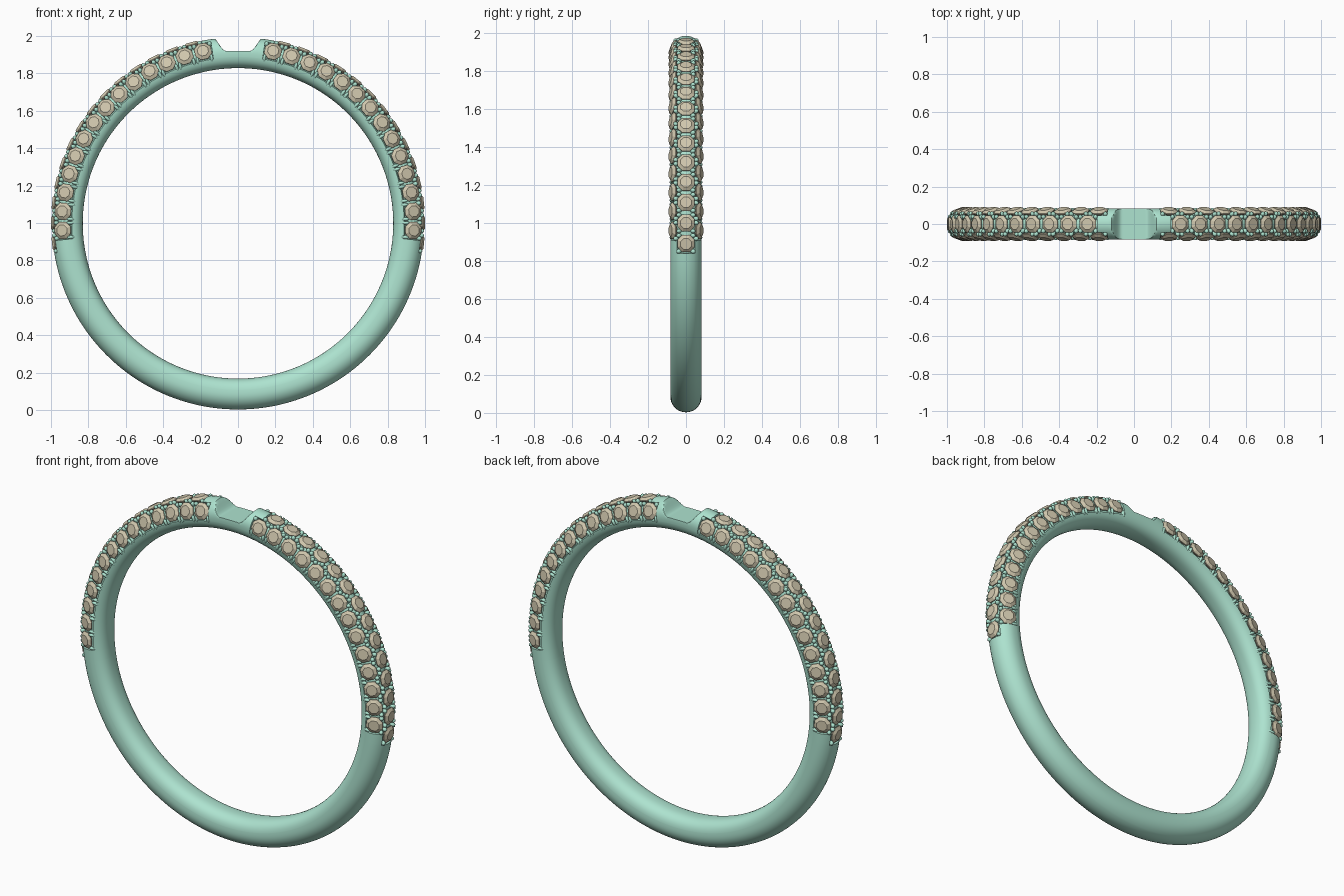
import bpy, bmesh
from math import sin, cos, asin, pi, radians as rad, degrees as deg
from mathutils import Vector, Matrix

if "Cube" in bpy.data.objects:
    bpy.data.objects.remove(bpy.data.objects["Cube"])

CZ, RM, RHO = 0.998, 0.9125, 0.0825      # ring centre height, tube radius, tube thickness
TOP_ROW = (-6.2, 75.5)                   # first and last stone elevation
SIDE_ROW = (-2.3, 78.5)
COUNT = 14


def material(name, col):
    m = bpy.data.materials.new(name)
    m.diffuse_color = (*col, 1)
    m.use_nodes = True
    m.node_tree.nodes["Principled BSDF"].inputs["Base Color"].default_value = m.diffuse_color
    return m


METAL = material("green_metal", (0.42, 0.77, 0.63))
STONE = material("tan_stone", (0.63, 0.57, 0.42))


def finish(bm, name, mat, smooth):
    bmesh.ops.recalc_face_normals(bm, faces=bm.faces)
    me = bpy.data.meshes.new(name)
    bm.to_mesh(me)
    bm.free()
    me.materials.append(mat)
    ob = bpy.data.objects.new(name, me)
    bpy.context.collection.objects.link(ob)
    if smooth:
        bpy.ops.object.select_all(action='DESELECT')
        ob.select_set(True)
        bpy.context.view_layer.objects.active = ob
        bpy.ops.object.shade_smooth_by_angle(angle=rad(smooth))
    return ob


def frame(theta, phi, rho):
    """Matrix on the tube surface: x along the ring, y across it, z outward."""
    t, p = rad(theta), rad(phi)
    er, et, ey = Vector((cos(t), 0, sin(t))), Vector((-sin(t), 0, cos(t))), Vector((0, 1, 0))
    n = er * cos(p) + ey * sin(p)
    b = n.cross(et)
    pos = Vector((0, 0, CZ)) + er * RM + n * rho
    m = Matrix((et, b, n)).transposed().to_4x4()
    m.translation = pos
    return m


# Band: swept section, recessed under the stone rows, notched at the top
def recess(theta, phi):
    el = deg(asin(sin(rad(theta))))
    a = abs(phi)
    if a < 34 and TOP_ROW[0] - 3 < el < TOP_ROW[1] + 3:
        return 0.016
    if 34 < a < 106 and SIDE_ROW[0] - 3 < el < SIDE_ROW[1] + 3:
        return 0.016
    return 0.0


def notch(x):
    x = abs(x)
    if x > 0.15:
        return 9
    s = min(max((x - 0.065) / 0.075, 0), 1)
    return 1.92 + 0.075 * s * s * (3 - 2 * s)


angles = [i * 1.5 for i in range(240)] + [78 + i * 0.5 for i in range(49)]
for row in (TOP_ROW, SIDE_ROW):
    for e in (row[0] - 3, row[1] + 3):
        for d in (-0.06, 0.06):
            angles += [(e + d) % 360, (180 - e + d) % 360]
angles = sorted(set(round(a, 3) for a in angles))

phis = [i * 7.5 - 180 for i in range(48)]
for e in (34, 106):
    phis += [e - 0.6, e + 0.6, -e - 0.6, -e + 0.6]
phis.sort()

bm = bmesh.new()
rings = []
for th in angles:
    ring = []
    for ph in phis:
        c, s = cos(rad(ph)), sin(rad(ph))
        k = 2.0 if c >= 0 else 2.5          # flatter, comfort-fit inside
        r = RHO / (abs(c) ** k + abs(s) ** k) ** (1 / k) - recess(th, ph)
        R = RM + r * c
        x, z = R * cos(rad(th)), CZ + R * sin(rad(th))
        if z > 1.5:
            z = min(z, notch(x))
        ring.append(bm.verts.new((x, r * s, z)))
    rings.append(ring)
n, m = len(rings), len(phis)
for i in range(n):
    for j in range(m):
        bm.faces.new((rings[i][j], rings[(i + 1) % n][j],
                      rings[(i + 1) % n][(j + 1) % m], rings[i][(j + 1) % m]))
finish(bm, "ring_band", METAL, 35)


def settings():
    """Every stone seat as (theta, phi), both halves of the ring."""
    for (a, b), fs in ((TOP_ROW, (0,)), (SIDE_ROW, (70, -70))):
        for i in range(COUNT):
            el = a + (b - a) * i / (COUNT - 1)
            for th in (el, 180 - el):
                for ph in fs:
                    yield th, ph


# Stones: brilliant cut with octagonal table, crown, girdle and pavilion
def add_stone(bm, mat):
    def loop(cnt, r, z, turn):
        return [bm.verts.new(mat @ Vector((r * cos(2 * pi * (k + turn) / cnt),
                                           r * sin(2 * pi * (k + turn) / cnt), z)))
                for k in range(cnt)]
    table = loop(8, 0.031, 0.014, 0.5)
    upper = loop(8, 0.049, 0.002, 0.5)
    lower = loop(8, 0.049, -0.002, 0.5)
    culet = bm.verts.new(mat @ Vector((0, 0, -0.036)))
    bm.faces.new(table)
    for k in range(8):
        q = (k + 1) % 8
        bm.faces.new((table[k], upper[k], upper[q], table[q]))
        bm.faces.new((upper[k], lower[k], lower[q], upper[q]))
        bm.faces.new((lower[k], culet, lower[q]))


bm = bmesh.new()
for th, ph in settings():
    add_stone(bm, frame(th, ph, 0.0735))
finish(bm, "pave_stones", STONE, 0)

# Prongs: four rounded pegs per stone, longer on the inner side edge
bm = bmesh.new()
for th, ph in settings():
    for dt in (-2.45, 2.45):
        for dp in (-28, 28):
            inner = abs(ph + dp) > 90
            extra = 6 if dp > 0 else -6
            mat = frame(th + dt, ph + dp + (extra if inner else 0), 0.077 if inner else 0.078)
            size = (0.0095, 0.024, 0.011) if inner else (0.0125, 0.0125, 0.016)
            bmesh.ops.create_uvsphere(bm, u_segments=10, v_segments=7, radius=1,
                                      matrix=mat @ Matrix.Diagonal((*size, 1)))
finish(bm, "stone_prongs", METAL, 60)
